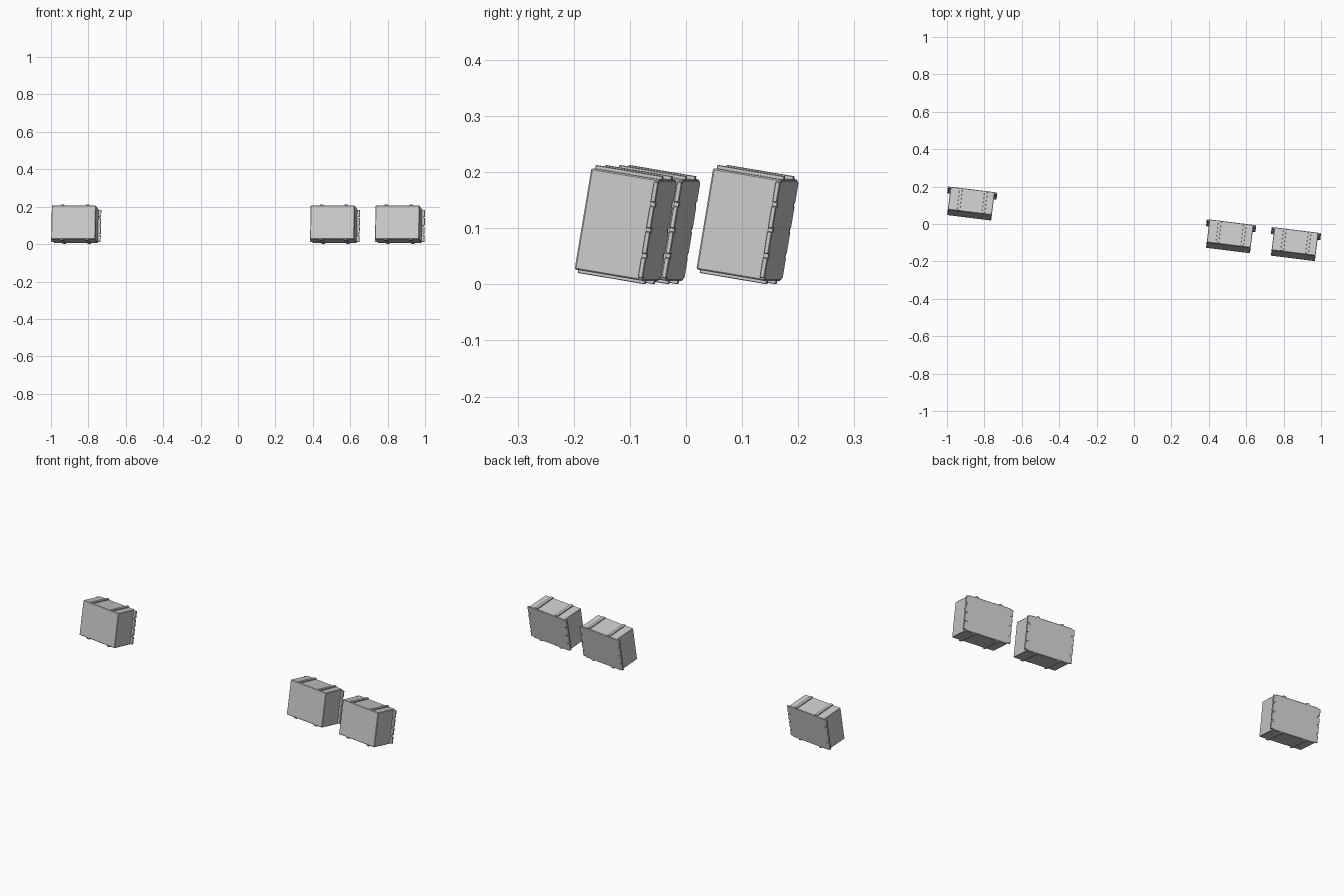
import bpy, bmesh
from math import radians
from mathutils import Matrix, Vector

if "Cube" in bpy.data.objects:
    bpy.data.objects.remove(bpy.data.objects["Cube"])

L, D, H = 0.237, 0.125, 0.183      # body length, depth, height
EAR, EAR_T = 0.0145, 0.009         # flange overhang and thickness
RIDGE = 0.006                      # ridge height above the top / below the bottom


def add_box(bm, lo, hi, bevel=0.0):
    lo, hi = Vector(lo), Vector(hi)
    size = hi - lo
    m = Matrix.Translation((lo + hi) / 2) @ Matrix.Diagonal((*size, 1))
    r = bmesh.ops.create_cube(bm, size=1, matrix=m)
    if bevel:
        edges = list({e for v in r["verts"] for e in v.link_edges})
        bmesh.ops.bevel(bm, geom=edges, offset=bevel, segments=1, affect='EDGES')


def make(name, boxes, matrix):
    bm = bmesh.new()
    for b in boxes:
        add_box(bm, *b)
    me = bpy.data.meshes.new(name)
    bm.to_mesh(me)
    bm.free()
    ob = bpy.data.objects.new(name, me)
    bpy.context.collection.objects.link(ob)
    ob.matrix_world = matrix


# case body
body = [((-L/2, -D/2, -H/2), (L/2, D/2, H/2), 0.0025)]

# ridges running front to back on the top and bottom
ridges = []
for u in (-0.062, 0.072):
    for s in (-1, 1):
        z0, z1 = sorted((s * (H/2 - 0.004), s * (H/2 + RIDGE)))
        ridges.append(((u - 0.008, -D/2 + 0.002, z0), (u + 0.008, D/2 - 0.001, z1), 0.001))

# notched mounting flanges along both back side edges
flanges = []
tabs = [(-0.087, -0.050), (-0.043, -0.003), (0.003, 0.043), (0.050, 0.087)]
for s in (-1, 1):
    x0, x1 = sorted((s * (L/2 - 0.004), s * (L/2 + EAR)))
    for z0, z1 in tabs:
        flanges.append(((x0, D/2 - EAR_T, z0), (x1, D/2, z1), 0.0015))
    # continuous strip behind the notches
    x0, x1 = sorted((s * (L/2 - 0.004), s * (L/2 + EAR * 0.5)))
    flanges.append(((x0, D/2 - EAR_T, -0.086), (x1, D/2 - 0.0005, 0.086)))

# three identical cases, turned and leaning back
turn = Matrix.Rotation(radians(-7.1), 4, 'Z') @ Matrix.Rotation(radians(-9.5), 4, 'X')
places = {"left": (-0.872, 0.109), "middle": (0.512, -0.066), "right": (0.859, -0.108)}
for side, (x, y) in places.items():
    m = Matrix.Translation((x, y, 0.1065)) @ turn
    make(side + "_case_body", body, m)
    make(side + "_case_ridges", ridges, m)
    make(side + "_case_flanges", flanges, m)
